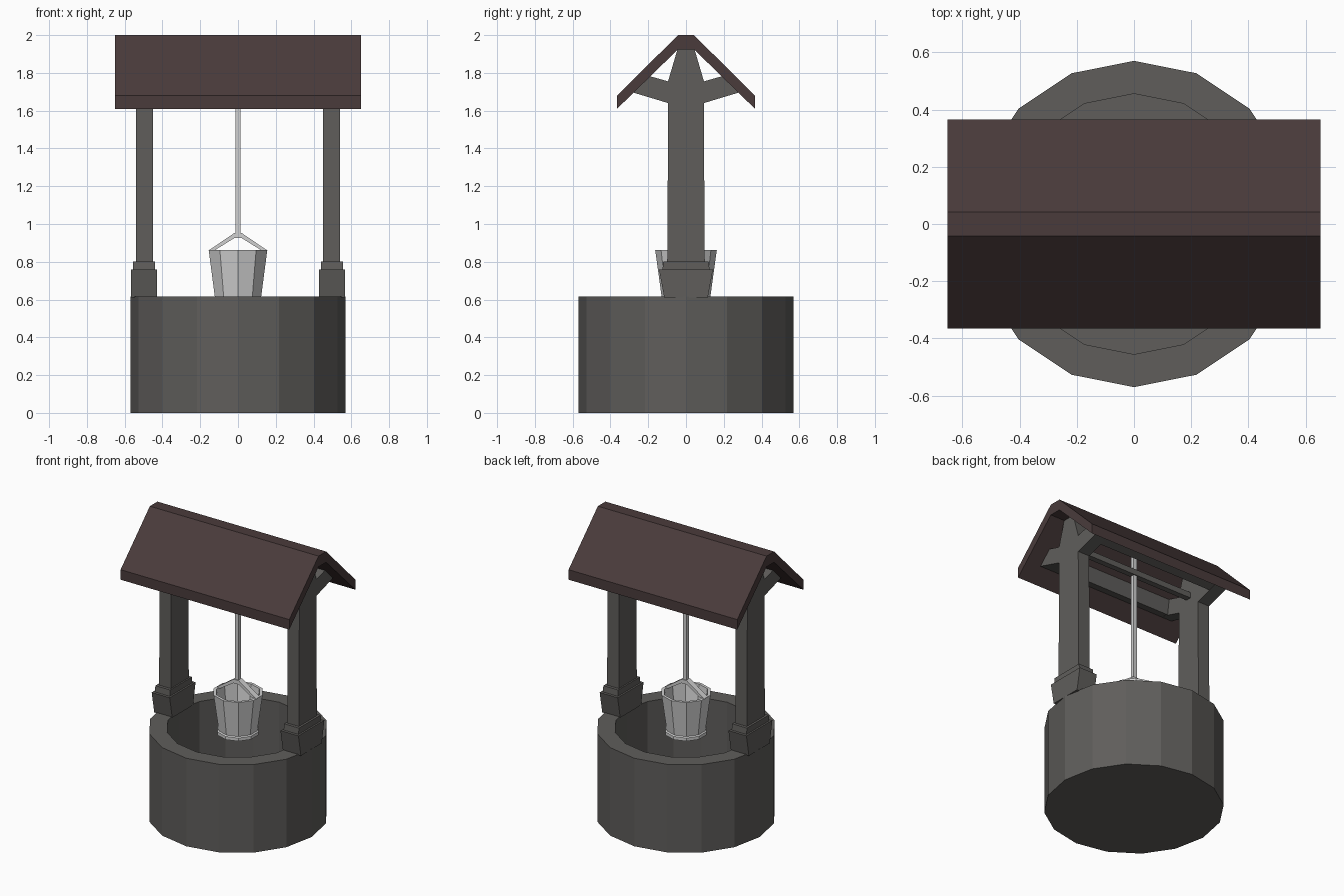
import bpy, bmesh
from math import sin, cos, pi

if "Cube" in bpy.data.objects:
    bpy.data.objects.remove(bpy.data.objects["Cube"])


def material(name, rgb):
    m = bpy.data.materials.new(name)
    m.diffuse_color = (*rgb, 1)
    m.use_nodes = True
    m.node_tree.nodes["Principled BSDF"].inputs["Base Color"].default_value = m.diffuse_color
    return m


stone = material("dark grey stone", (0.115, 0.111, 0.105))
brown = material("brown roof", (0.068, 0.044, 0.044))
pale = material("pale grey", (0.63, 0.63, 0.63))


def finish(name, bm, mat):
    bmesh.ops.recalc_face_normals(bm, faces=bm.faces)
    me = bpy.data.meshes.new(name)
    bm.to_mesh(me)
    bm.free()
    me.materials.append(mat)
    ob = bpy.data.objects.new(name, me)
    bpy.context.collection.objects.link(ob)
    return ob


def lathe(name, profile, sides, mat, turn=0.0):
    """Revolve (radius, z) points; first and last rings are capped."""
    bm = bmesh.new()
    rings = [[bm.verts.new((r * cos(turn + 2 * pi * i / sides),
                            r * sin(turn + 2 * pi * i / sides), z))
              for i in range(sides)] for r, z in profile]
    for a, b in zip(rings, rings[1:]):
        for i in range(sides):
            j = (i + 1) % sides
            bm.faces.new((a[i], a[j], b[j], b[i]))
    bm.faces.new(rings[0])
    bm.faces.new(rings[-1])
    return finish(name, bm, mat)


def extrude(name, pts, lo, hi, mat, axis="x"):
    """Extrude a closed 2D outline: (y, z) along x, or (x, z) along y."""
    bm = bmesh.new()
    place = (lambda p, d: (d, *p)) if axis == "x" else (lambda p, d: (p[0], d, p[1]))
    a = [bm.verts.new(place(p, lo)) for p in pts]
    b = [bm.verts.new(place(p, hi)) for p in pts]
    for i in range(len(pts)):
        j = (i + 1) % len(pts)
        bm.faces.new((a[i], a[j], b[j], b[i]))
    bm.faces.new(a)
    bm.faces.new(b)
    return finish(name, bm, mat)


def mirrored(half):
    return half + [(-u, z) for u, z in reversed(half)]


# Round stone wall, open at the top
lathe("well_wall", [(0.57, 0), (0.57, 0.615), (0.455, 0.615), (0.455, 0.02)], 16, stone)

# Posts with roof brackets, and their stepped feet
post = mirrored([(0.1, 0.7), (0.094, 1.64), (0.283, 1.697), (0.19, 1.782),
                 (0.095, 1.755), (0.045, 1.925)])
foot = mirrored([(0.115, 0.61), (0.143, 0.76)])
collar = mirrored([(0.125, 0.755), (0.12, 0.802)])
for side, s in (("left", -1), ("right", 1)):
    for part, outline, inner, outer in (("post", post, 0.45, 0.54),
                                        ("foot", foot, 0.428, 0.567),
                                        ("collar", collar, 0.44, 0.555)):
        lo, hi = sorted((s * inner, s * outer))
        extrude(f"{side}_{part}", outline, lo, hi, stone)

# Purlins under each roof slope, and the axle
for side, s in (("front", -1), ("back", 1)):
    extrude(f"{side}_purlin", [(s * y, z) for y, z in
            ((0.19, 1.782), (0.283, 1.697), (0.205, 1.676))], -0.46, 0.46, stone)
extrude("axle", mirrored([(0.02, 1.7), (0.02, 1.74)]), -0.46, 0.46, stone)

# Gabled roof
extrude("roof", [(0.042, 2), (0.365, 1.68), (0.365, 1.61), (0.042, 1.925),
                 (-0.042, 1.925), (-0.365, 1.61), (-0.365, 1.68), (-0.042, 2)],
        -0.652, 0.652, brown)

# Rope, bucket and its handle
extrude("rope", mirrored([(0.013, 0.94), (0.013, 1.924)]), -0.013, 0.013, pale)
lathe("bucket", [(0.126, 0.575), (0.137, 0.58), (0.137, 0.602), (0.128, 0.608),
                 (0.163, 0.862), (0.143, 0.862), (0.112, 0.6)], 10, pale, pi / 2)
extrude("bucket_handle", [(-0.155, 0.86), (-0.02, 0.952), (0.02, 0.952), (0.155, 0.86),
                          (0.125, 0.86), (0.02, 0.925), (-0.02, 0.925), (-0.125, 0.86)],
        -0.02, 0.02, pale, "y")
